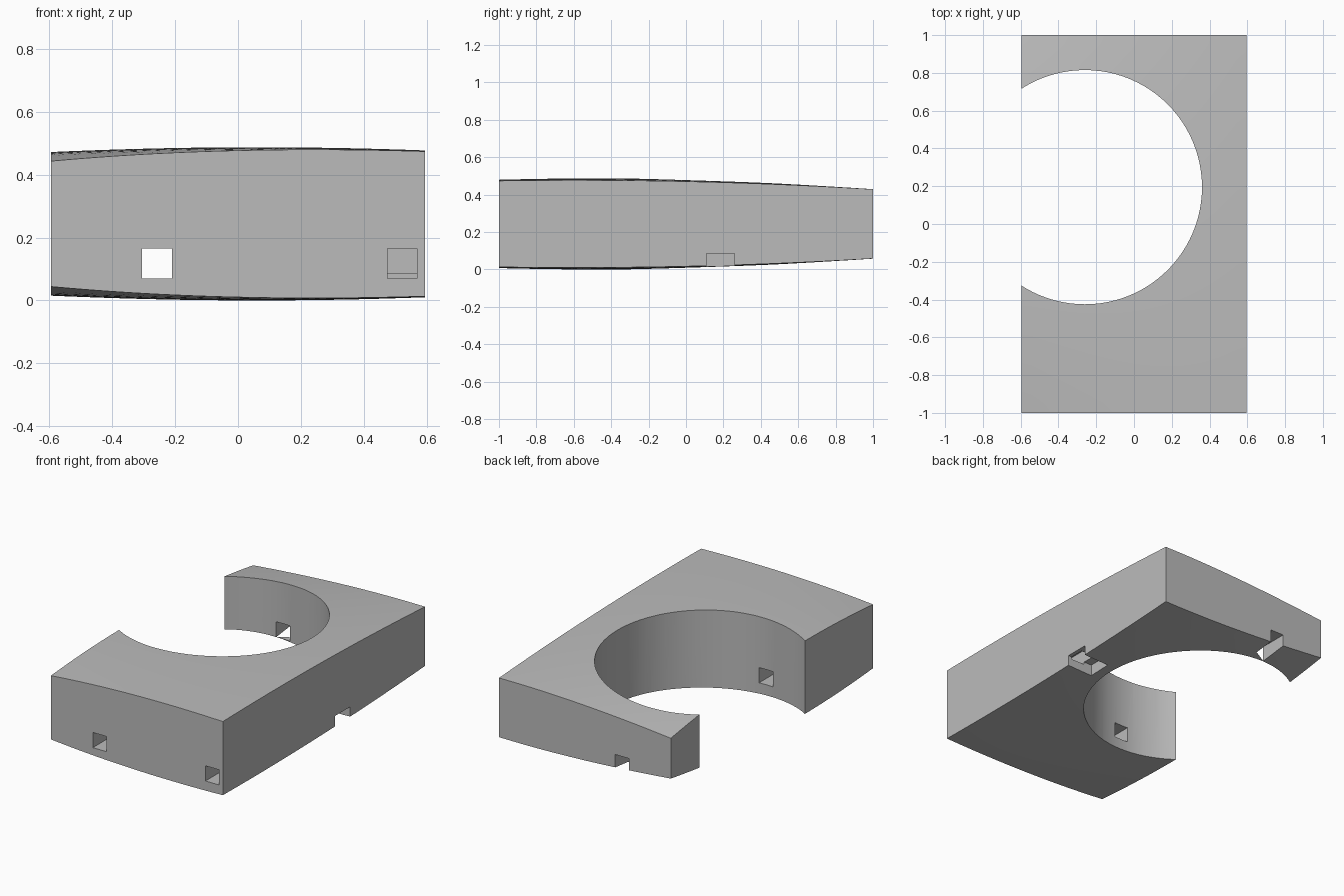
import bpy
import bmesh
import math

cube = bpy.data.objects.get("Cube")
if cube:
    bpy.data.objects.remove(cube, do_unlink=True)

HALF_X, HALF_Y, HEIGHT = 0.595, 1.0, 0.487

grey = bpy.data.materials.new("plain_grey")
grey.use_nodes = True
colour = (0.5, 0.5, 0.5, 1)
grey.diffuse_color = colour
grey.node_tree.nodes["Principled BSDF"].inputs["Base Color"].default_value = colour


def crown(x, y):
    """Height of the gently domed top, falling away towards the back right corner."""
    u = x / HALF_X
    ridge = HEIGHT + 0.0025 * u - 0.0125 * u * u
    bend = 0.034 - 0.0205 * u + 0.0055 * u * u
    peak_y = -0.45 - 0.145 * u
    return ridge - bend * (y - peak_y) ** 2


def new_object(name, bm):
    bmesh.ops.recalc_face_normals(bm, faces=bm.faces)
    mesh = bpy.data.meshes.new(name)
    bm.to_mesh(mesh)
    bm.free()
    mesh.materials.append(grey)
    obj = bpy.data.objects.new(name, mesh)
    bpy.context.collection.objects.link(obj)
    return obj


def box(name, x0, x1, y0, y1, z0, z1):
    bm = bmesh.new()
    bmesh.ops.create_cube(bm, size=1)
    for v in bm.verts:
        v.co.x = x0 if v.co.x < 0 else x1
        v.co.y = y0 if v.co.y < 0 else y1
        v.co.z = z0 if v.co.z < 0 else z1
    return new_object(name, bm)


# Domed block: a grid extruded upward, with mirrored curved top and bottom
bm = bmesh.new()
bmesh.ops.create_grid(bm, x_segments=24, y_segments=40, size=1)
bottom = list(bm.verts)
extruded = bmesh.ops.extrude_face_region(bm, geom=list(bm.faces), use_keep_orig=True)
top = [g for g in extruded["geom"] if isinstance(g, bmesh.types.BMVert)]
for v in bottom + top:
    v.co.x *= HALF_X
    v.co.y *= HALF_Y
for v in bottom:
    v.co.z = HEIGHT - crown(v.co.x, v.co.y)
for v in top:
    v.co.z = crown(v.co.x, v.co.y)
block = new_object("domed_block", bm)

# Round bay cutter
bm = bmesh.new()
bmesh.ops.create_cone(bm, cap_ends=True, segments=96, radius1=0.62, radius2=0.62, depth=2)
bmesh.ops.translate(bm, verts=bm.verts, vec=(-0.26, 0.195, 0.25))
bay = new_object("round_bay_cutter", bm)

# Square channels and the side notch
cutters = [
    bay,
    box("through_channel_cutter", -0.305, -0.21, -1.2, 1.2, 0.07, 0.165),
    box("blind_channel_cutter", 0.475, 0.57, -1.2, 0.2, 0.07, 0.165),
    box("side_notch_cutter", 0.42, 0.8, 0.11, 0.26, -0.2, 0.085),
]

bpy.context.view_layer.objects.active = block
for cutter in cutters:
    cut = block.modifiers.new(cutter.name, "BOOLEAN")
    cut.operation = "DIFFERENCE"
    cut.solver = "EXACT"
    cut.object = cutter
    bpy.ops.object.modifier_apply(modifier=cut.name)
    bpy.data.objects.remove(cutter, do_unlink=True)

# Smooth curved faces, crisp edges
for obj in bpy.context.selected_objects:
    obj.select_set(False)
block.select_set(True)
bpy.ops.object.shade_smooth_by_angle(angle=math.radians(30))
